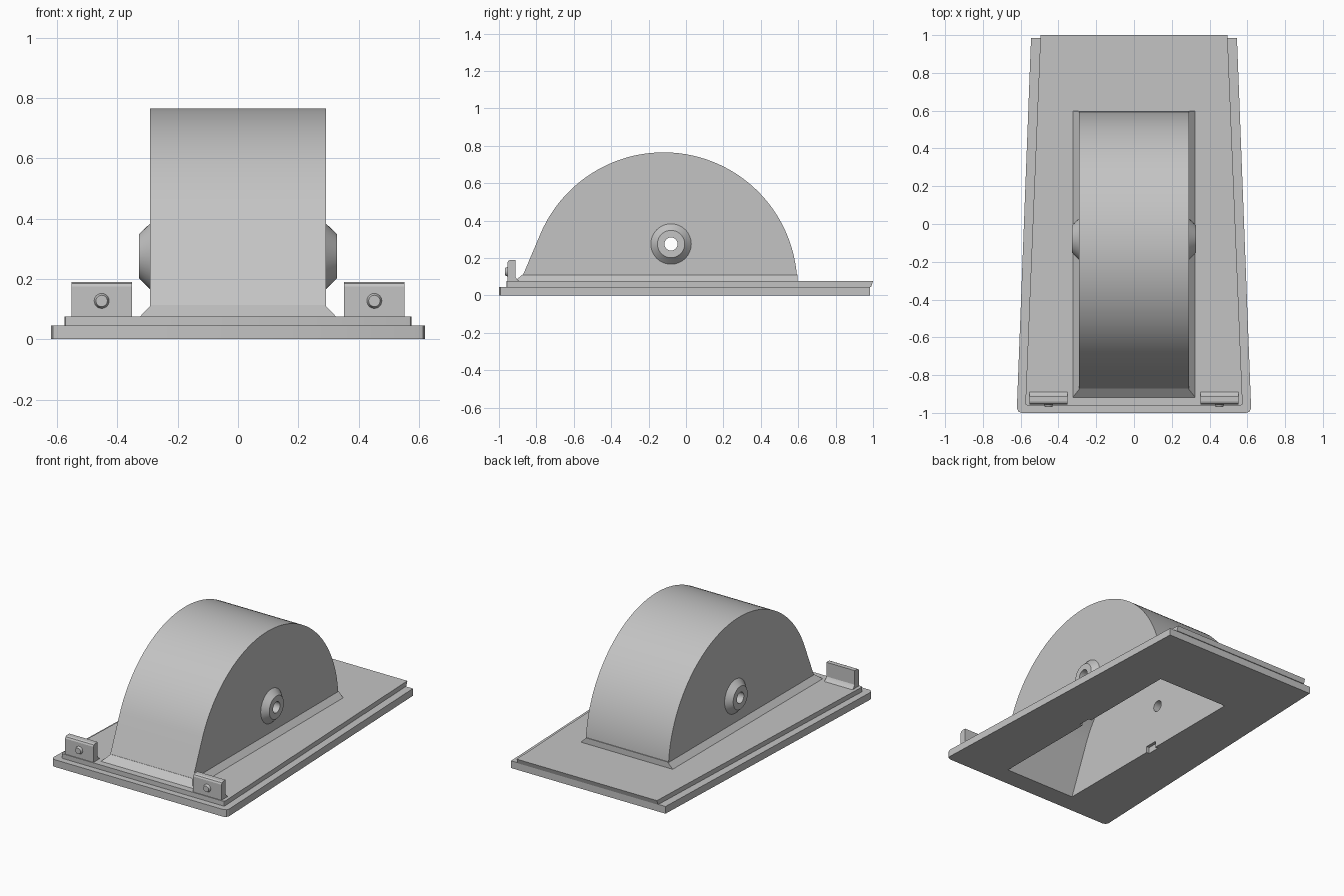
import bpy, bmesh, math
from mathutils import Vector

if "Cube" in bpy.data.objects:
    bpy.data.objects.remove(bpy.data.objects["Cube"])

grey = bpy.data.materials.new("plain_grey")
grey.use_nodes = True
grey.diffuse_color = (0.55, 0.55, 0.55, 1)
grey.node_tree.nodes["Principled BSDF"].inputs["Base Color"].default_value = (0.55, 0.55, 0.55, 1)

AXLE_Y, AXLE_Z = -0.08, 0.275
parts, cutters = [], []


def loft(name, lower, upper, store=parts):
    """Solid between two matching closed loops of points."""
    bm = bmesh.new()
    a = [bm.verts.new(p) for p in lower]
    b = [bm.verts.new(p) for p in upper]
    n = len(a)
    bm.faces.new(a)
    bm.faces.new(b)
    for i in range(n):
        j = (i + 1) % n
        bm.faces.new((a[i], a[j], b[j], b[i]))
    bmesh.ops.recalc_face_normals(bm, faces=bm.faces)
    mesh = bpy.data.meshes.new(name)
    bm.to_mesh(mesh)
    bm.free()
    mesh.materials.append(grey)
    obj = bpy.data.objects.new(name, mesh)
    bpy.context.collection.objects.link(obj)
    store.append(obj)
    return obj


def across(name, profile, x0, x1, store=parts):
    """Extrude a (y, z) profile along x."""
    return loft(name, [(x0, y, z) for y, z in profile], [(x1, y, z) for y, z in profile], store)


def rect(x, y0, y1, z):
    return [(-x, y0, z), (x, y0, z), (x, y1, z), (-x, y1, z)]


def circle(x, y, z, r, n=48):
    return [(x, y + r * math.cos(t), z + r * math.sin(t))
            for t in (math.tau * i / n for i in range(n))]


def taper_plate(wf, wb, y0, y1, z, c):
    """Outline narrower at the back with clipped front corners."""
    return [(-wf + c, y0, z), (wf - c, y0, z), (wf - c * 0.3, y0 + c * 0.3, z), (wf, y0 + c, z),
            (wb, y1, z), (-wb, y1, z), (-wf, y0 + c, z), (-wf + c * 0.3, y0 + c * 0.3, z)]


def hood(cy, cz, r, bottom, n=64):
    """Arch profile: vertical at the back, straight tangent slope at the front."""
    end = math.radians(157)
    pts = [(cy + r, bottom)]
    pts += [(cy + r * math.cos(end * i / n), cz + r * math.sin(end * i / n)) for i in range(n + 1)]
    y, z = pts[-1]
    pts.append((y - (z - bottom) / math.tan(end - math.pi / 2), bottom))
    return pts


def cut(obj, tools):
    for tool in tools:
        mod = obj.modifiers.new("cut", "BOOLEAN")
        mod.operation, mod.solver, mod.object = "DIFFERENCE", "EXACT", tool
    deps = bpy.context.evaluated_depsgraph_get()
    mesh = bpy.data.meshes.new_from_object(obj.evaluated_get(deps))
    obj.modifiers.clear()
    obj.data = mesh


# Layered base and hollow arched cover
lower = loft("lower_plate", taper_plate(0.62, 0.545, -1, 0.985, 0, 0.025),
             taper_plate(0.62, 0.545, -1, 0.985, 0.046, 0.025))
upper = loft("upper_plate", taper_plate(0.575, 0.495, -0.96, 0.99, 0.046, 0.01),
             taper_plate(0.575, 0.495, -0.96, 1.0, 0.076, 0.01))
skirt = loft("cover_skirt", rect(0.33, -0.925, 0.597, 0.07), rect(0.288, -0.872, 0.597, 0.113))
cover = across("arched_cover", hood(-0.12, 0.05, 0.715, 0.048), -0.292, 0.292)

# Cutters for the cavity, axle bore and the little slots in the opening
cavity = across("cavity_cutter", hood(-0.125, 0.05, 0.67, -0.05), -0.25, 0.25, cutters)
bore = loft("bore_cutter", circle(-0.5, AXLE_Y, AXLE_Z, 0.035), circle(0.5, AXLE_Y, AXLE_Z, 0.035), cutters)
slot = across("slot_cutter", [(-0.18, -0.05), (-0.1, -0.05), (-0.1, 0.04), (-0.18, 0.04)],
              -0.27, 0.27, cutters)
cut(lower, [cavity, slot])
cut(upper, [cavity])
cut(skirt, [cavity])
cut(cover, [cavity, bore])

for side, s in (("left", 1), ("right", -1)):
    # Conical axle boss
    boss = loft(side + "_axle_boss", circle(s * 0.285, AXLE_Y, AXLE_Z, 0.115),
                circle(s * 0.328, AXLE_Y, AXLE_Z, 0.073))
    cut(boss, [bore])
    # Upright front tab with rounded top edge and a foot fillet
    tab = [(-0.955, 0.07), (-0.955, 0.175), (-0.95, 0.185), (-0.94, 0.19), (-0.912, 0.19),
           (-0.912, 0.1), (-0.905, 0.088), (-0.89, 0.076), (-0.89, 0.07)]
    across(side + "_front_tab", tab, s * 0.352, s * 0.552)
    # Button on the tab, narrowing to the front
    ring = [(s * 0.452 + 0.027 * math.cos(t), 0.127 + 0.027 * math.sin(t))
            for t in (math.tau * i / 24 for i in range(24))]
    loft(side + "_tab_button", [(x, -0.95, z) for x, z in ring],
         [(s * 0.452 + (x - s * 0.452) * 0.7, -0.969, 0.127 + (z - 0.127) * 0.7) for x, z in ring])

for tool in cutters:
    bpy.data.objects.remove(tool)

bpy.ops.object.select_all(action="DESELECT")
for obj in parts:
    obj.select_set(True)
bpy.context.view_layer.objects.active = cover
bpy.ops.object.shade_smooth_by_angle(angle=math.radians(25))
